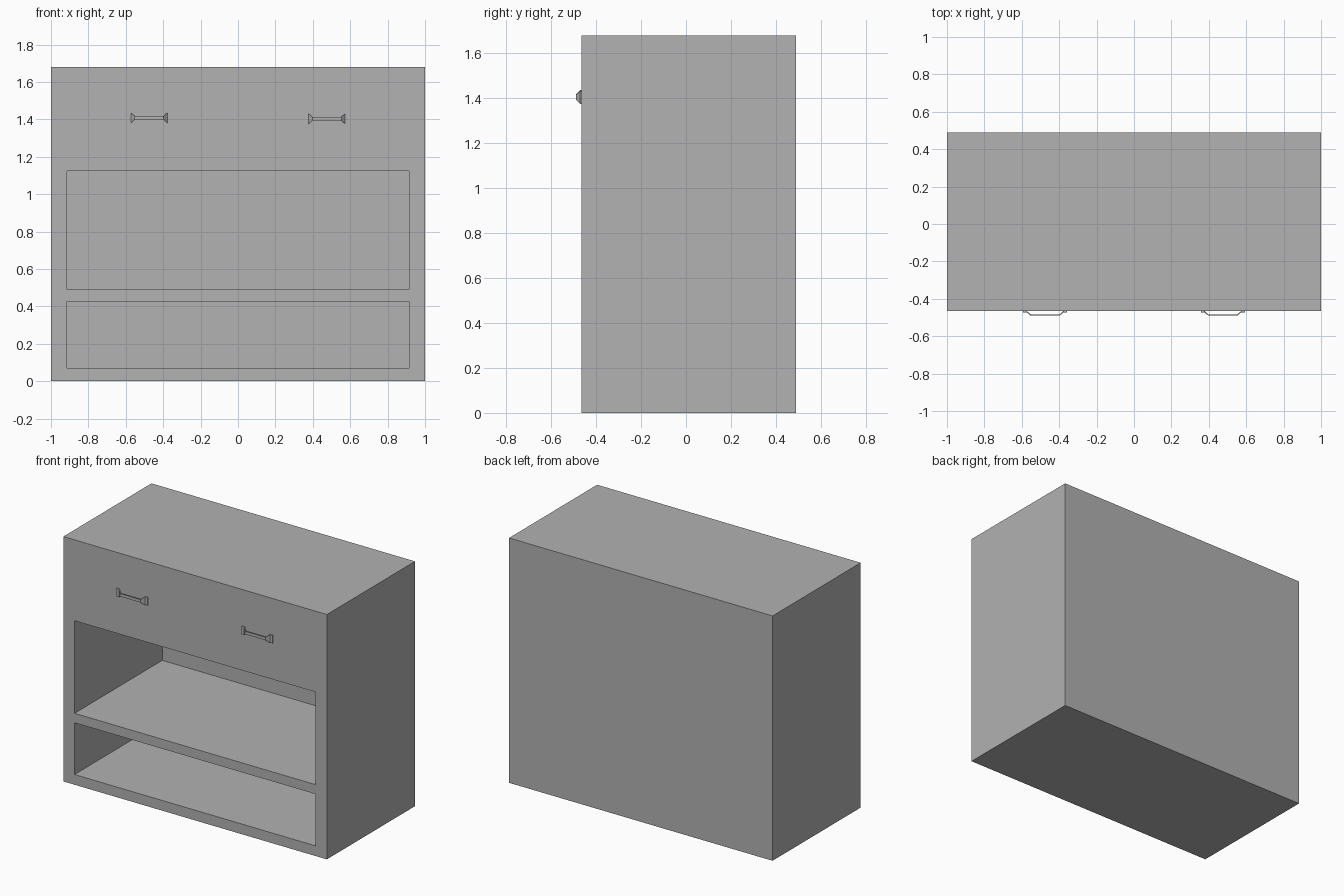
import bpy
import bmesh

cube = bpy.data.objects.get("Cube")
if cube:
    bpy.data.objects.remove(cube, do_unlink=True)

FRONT, BACK, HEIGHT = -0.465, 0.49, 1.68
INNER = 0.915          # half width of every compartment
BACK_INNER = 0.486     # thin back panel

# One plain grey for everything
grey = bpy.data.materials.new("plain grey")
grey.use_nodes = True
colour = (0.445, 0.445, 0.445, 1)
grey.diffuse_color = colour
grey.node_tree.nodes["Principled BSDF"].inputs["Base Color"].default_value = colour


def add_object(name, bm):
    bmesh.ops.recalc_face_normals(bm, faces=bm.faces)
    mesh = bpy.data.meshes.new(name)
    bm.to_mesh(mesh)
    bm.free()
    mesh.materials.append(grey)
    obj = bpy.data.objects.new(name, mesh)
    bpy.context.collection.objects.link(obj)
    return obj


def box(name, low, high):
    bm = bmesh.new()
    bmesh.ops.create_cube(bm, size=1)
    for v in bm.verts:
        v.co = [h if c > 0 else l for c, l, h in zip(v.co, low, high)]
    return add_object(name, bm)


def cut(target, low, high):
    cutter = box("cutter", low, high)
    cutter.hide_render = True
    mod = target.modifiers.new("opening", 'BOOLEAN')
    mod.operation = 'DIFFERENCE'
    mod.solver = 'EXACT'
    mod.object = cutter
    bpy.context.view_layer.objects.active = target
    bpy.ops.object.modifier_apply(modifier=mod.name)
    bpy.data.objects.remove(cutter, do_unlink=True)


# Carcass with two open shelves and a drawer bay
carcass = box("carcass", (-1, FRONT, 0), (1, BACK, HEIGHT))
for bottom, top in ((0.07, 0.425), (0.49, 1.125), (1.195, 1.61)):
    cut(carcass, (-INNER, FRONT - 0.1, bottom), (INNER, BACK_INNER, top))

# Flush drawer, hollow from above
drawer = box("drawer", (-INNER, FRONT, 1.195), (INNER, 0.45, 1.61))
cut(drawer, (-INNER + 0.04, FRONT + 0.04, 1.235), (INNER - 0.04, 0.41, 1.7))


# Pull handle: a strip with wide feet that flares into a narrow raised bar
def handle(name, x, z):
    half = [(0.118, FRONT - 0.004, 0.028), (0.098, FRONT - 0.004, 0.028),
            (0.078, FRONT - 0.022, 0.010)]
    stations = [(-a, y, h) for a, y, h in half] + half[::-1]
    bm = bmesh.new()
    rows = []
    for dx, y, h in stations:
        rows.append([bm.verts.new((x + dx, y + dy, z + s * h))
                     for s, dy in ((-1, 0.004), (1, 0.004), (1, -0.003), (-1, -0.003))])
    for a, b in zip(rows, rows[1:]):
        for i in range(4):
            j = (i + 1) % 4
            bm.faces.new((a[i], a[j], b[j], b[i]))
    bm.faces.new(rows[0])
    bm.faces.new(rows[-1])
    return add_object(name, bm)


handle("right_handle", -0.475, 1.408)
handle("left_handle", 0.475, 1.403)
